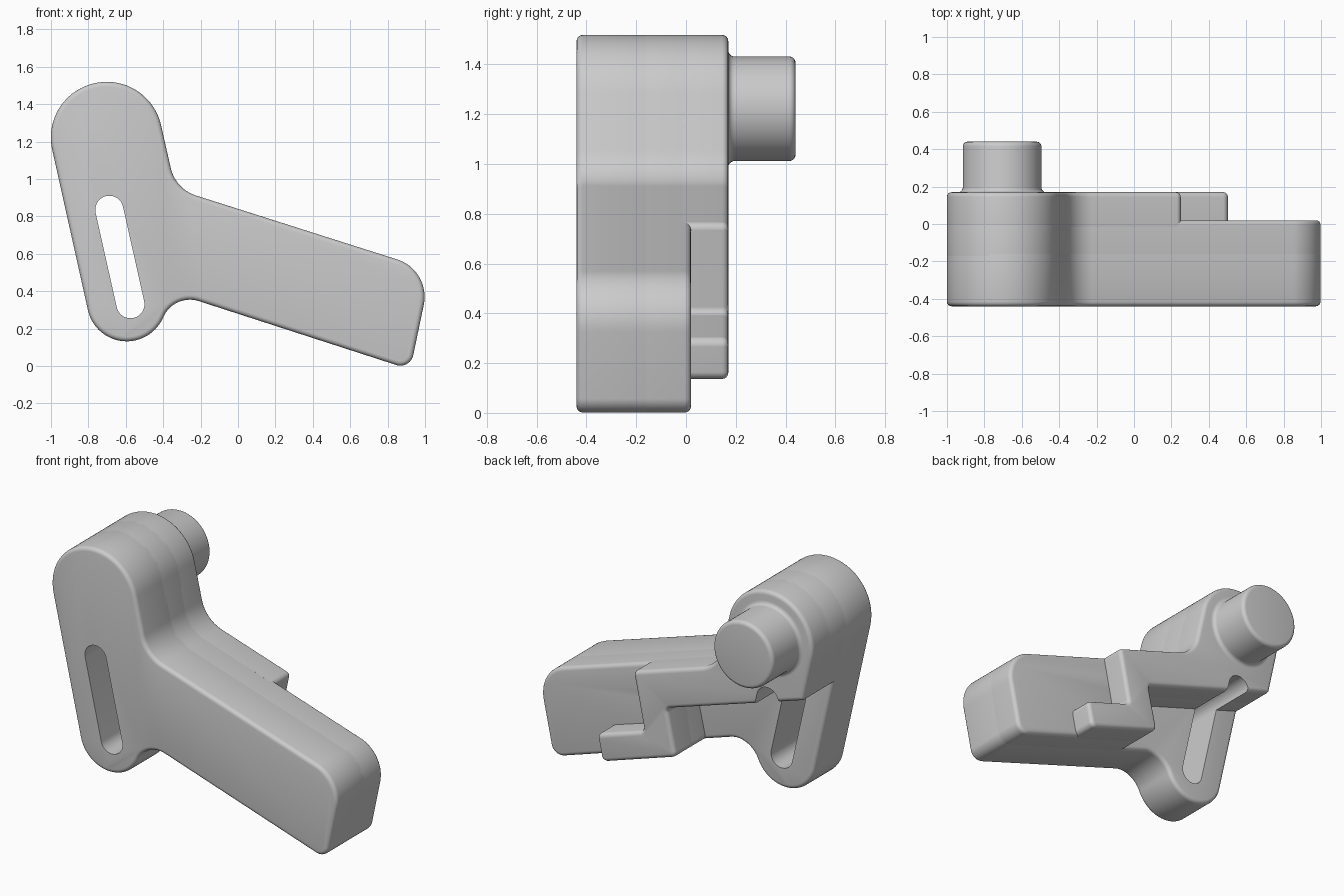
import bpy, bmesh, math
from mathutils import Vector

if "Cube" in bpy.data.objects:
    bpy.data.objects.remove(bpy.data.objects["Cube"])

RIM = 0.025  # edge rounding


def rounded(points):
    """Outline from (x, z, radius) corners, each replaced by a tangent arc."""
    out = []
    for i, (x, z, r) in enumerate(points):
        p = Vector((x, z))
        a = Vector(points[i - 1][:2])
        b = Vector(points[(i + 1) % len(points)][:2])
        d1, d2 = (a - p).normalized(), (b - p).normalized()
        half = math.acos(max(-1, min(1, d1.dot(d2)))) / 2
        t = r / math.tan(half)
        c = p + (d1 + d2).normalized() * (r / math.sin(half))
        v1, v2 = p + d1 * t - c, p + d2 * t - c
        a1 = math.atan2(v1.y, v1.x)
        sweep = math.atan2(v2.y, v2.x) - a1
        sweep = (sweep + math.pi) % (2 * math.pi) - math.pi
        n = max(4, math.ceil(abs(sweep) / math.radians(5)))
        for k in range(n + 1):
            w = a1 + sweep * k / n
            out.append((c.x + r * math.cos(w), c.y + r * math.sin(w)))
    return out


def add_object(name, bm):
    bmesh.ops.recalc_face_normals(bm, faces=bm.faces[:])
    me = bpy.data.meshes.new(name)
    bm.to_mesh(me)
    bm.free()
    ob = bpy.data.objects.new(name, me)
    bpy.context.collection.objects.link(ob)
    return ob


def prism(name, outline, y0, y1, round_at=()):
    """Extrude an x-z outline along y, rounding the rims at the given y."""
    bm = bmesh.new()
    rings = [[bm.verts.new((x, y, z)) for x, z in outline] for y in (y0, y1)]
    n = len(outline)
    bm.faces.new(rings[0])
    bm.faces.new(rings[1][::-1])
    for i in range(n):
        j = (i + 1) % n
        bm.faces.new((rings[0][j], rings[0][i], rings[1][i], rings[1][j]))
    bmesh.ops.recalc_face_normals(bm, faces=bm.faces[:])
    rim = [e for e in bm.edges
           if any(all(abs(v.co.y - y) < 1e-5 for v in e.verts) for y in round_at)]
    if rim:
        bmesh.ops.bevel(bm, geom=rim, offset=RIM, offset_type='OFFSET',
                        segments=4, profile=0.5, affect='EDGES', clamp_overlap=False)
    return add_object(name, bm)


def activate(ob):
    bpy.ops.object.select_all(action='DESELECT')
    ob.select_set(True)
    bpy.context.view_layer.objects.active = ob


# Corners shared by the stacked layers
head = [(-1.058, 1.446, 0.297), (-0.477, 1.577, 0.297), (-0.334, 0.946, 0.20)]
arm_end = [(1.032, 0.512, 0.21), (0.921, -0.019, 0.07)]
lobe = [(-0.340, 0.389, 0.155), (-0.466, 0.117, 0.212), (-0.769, 0.149, 0.212)]
recess = [(-0.045, 0.294, 0.035), (0.02, 0.585, 0.03), (-0.934, 0.889, 0.03)]
step = [(0.255, 0.759, 0.03), (0.18, 0.40, 0.03),
        (0.508, 0.296, 0.035), (0.472, 0.126, 0.035)]

# Layers, front to back
layers = [
    prism("lever_plate", rounded(head + arm_end + lobe), -0.44, -0.135, (-0.44, -0.135)),
    prism("arm_layer", rounded(head + arm_end + recess), -0.17, 0.02, (0.02,)),
    prism("raised_layer", rounded(head + step + recess), -0.015, 0.17, (0.17,)),
]

# Slot cutter: capsule between two centres
top, bottom, r = Vector((-0.688, 0.835)), Vector((-0.575, 0.33)), 0.075
axis = (top - bottom).normalized()
base = math.atan2(axis.y, axis.x)
capsule = []
for centre, start in ((top, base - math.pi / 2), (bottom, base + math.pi / 2)):
    for k in range(25):
        w = start + math.pi * k / 24
        capsule.append((centre.x + r * math.cos(w), centre.y + r * math.sin(w)))
cutter = prism("slot_cutter", capsule, -1, 1)

for ob in layers:
    mod = ob.modifiers.new("slot", 'BOOLEAN')
    mod.operation = 'DIFFERENCE'
    mod.solver = 'EXACT'
    mod.object = cutter
    activate(ob)
    bpy.ops.object.modifier_apply(modifier=mod.name)
bpy.data.objects.remove(cutter, do_unlink=True)

# Pivot pin: lathed profile (radius, y) with a flared foot and rounded end
R, PX, PZ = 0.21, -0.705, 1.222
profile = [(0, 0.12), (R + RIM, 0.12)]
for k in range(6):
    w = math.pi / 2 * k / 5
    profile.append((R + RIM - RIM * math.sin(w), 0.17 + RIM - RIM * math.cos(w)))
for k in range(6):
    w = math.pi / 2 * k / 5
    profile.append((R - RIM + RIM * math.cos(w), 0.44 - RIM + RIM * math.sin(w)))
profile.append((0, 0.44))
bm = bmesh.new()
verts = [bm.verts.new((PX + a, y, PZ)) for a, y in profile]
edges = [bm.edges.new(pair) for pair in zip(verts, verts[1:])]
bmesh.ops.spin(bm, geom=verts + edges, cent=(PX, 0, PZ), axis=(0, 1, 0),
               angle=2 * math.pi, steps=72)
bmesh.ops.remove_doubles(bm, verts=bm.verts[:], dist=1e-4)
pin = add_object("pivot_pin", bm)

# Smooth shading on curves, crisp flat faces
for ob in layers + [pin]:
    activate(ob)
    bpy.ops.object.shade_smooth_by_angle(angle=math.radians(30))
